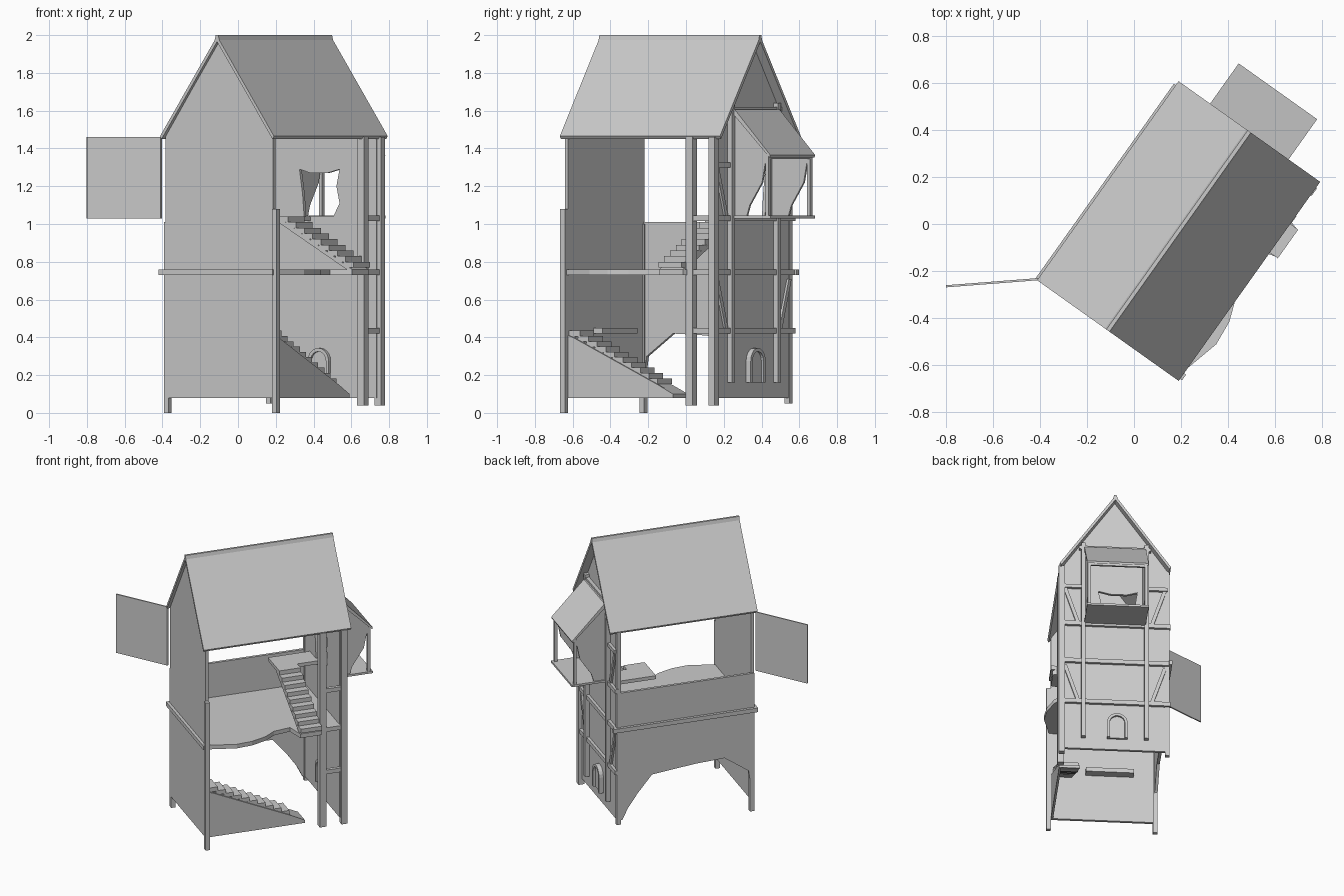
import bpy, bmesh, math
from mathutils import Matrix, Vector

cube = bpy.data.objects.get("Cube")
if cube:
    bpy.data.objects.remove(cube, do_unlink=True)

wood = bpy.data.materials.new("pale_grey")
wood.use_nodes = True
wood.diffuse_color = (0.6, 0.6, 0.6, 1)
wood.node_tree.nodes["Principled BSDF"].inputs["Base Color"].default_value = (0.6, 0.6, 0.6, 1)

# The house is drawn square (width on X, ridge on Y), then turned on the ground
TURN = Matrix.Translation((0.19, -0.03, 0)) @ Matrix.Rotation(math.radians(-35.4), 4, "Z")
HW = 0.36           # half width
FRONT, REAR = -0.5, 0.46


def prism(name, pts, axis, lo, hi):
    """Extrude a 2D outline along an axis; the outline uses the other two axes in order."""
    def place(p, d):
        c = list(p)
        c.insert("XYZ".index(axis), d)
        return TURN @ Vector(c)
    bm = bmesh.new()
    a = [bm.verts.new(place(p, lo)) for p in pts]
    b = [bm.verts.new(place(p, hi)) for p in pts]
    bm.faces.new(a)
    bm.faces.new(b)
    for i in range(len(pts)):
        j = (i + 1) % len(pts)
        bm.faces.new((a[i], a[j], b[j], b[i]))
    bmesh.ops.recalc_face_normals(bm, faces=bm.faces)
    me = bpy.data.meshes.new(name)
    bm.to_mesh(me)
    bm.free()
    me.materials.append(wood)
    ob = bpy.data.objects.new(name, me)
    bpy.context.collection.objects.link(ob)
    return ob


def box(name, x, y, z):
    return prism(name, [(x[0], y[0]), (x[1], y[0]), (x[1], y[1]), (x[0], y[1])], "Z", *z)


def post(name, x, y, z, s=0.04):
    return box(name, (x - s / 2, x + s / 2), (y - s / 2, y + s / 2), z)


def cut(target, cutter):
    mod = target.modifiers.new("opening", "BOOLEAN")
    mod.operation, mod.object, mod.solver = "DIFFERENCE", cutter, "EXACT"
    cutter.hide_render = True
    cutter.hide_viewport = True


# Gable walls
gable = [(-0.35, 0.08), (0.35, 0.08), (0.35, 1.46), (0, 1.97), (-0.35, 1.46)]
prism("front_gable_wall", gable, "Y", FRONT, FRONT + 0.02)
rear_wall = prism("rear_gable_wall", gable, "Y", REAR - 0.015, REAR + 0.005)
ragged = [(-0.12, 1.04), (-0.13, 1.16), (-0.15, 1.29), (-0.08, 1.27), (0.03, 1.27),
          (0.11, 1.29), (0.09, 1.2), (0.11, 1.11), (0.07, 1.04)]
cut(rear_wall, prism("window_cutter", ragged, "Y", REAR - 0.1, REAR + 0.1))

# Long wall with a cave-like arch along its bottom edge
arch = [(FRONT, 0.2), (-0.475, 0.2), (-0.46, 0.3), (-0.29, 0.42), (-0.08, 0.41), (0.22, 0.38),
        (0.32, 0.26), (0.39, 0.16), (0.43, 0.08), (REAR, 0.08), (REAR, 1.01), (FRONT, 1.01)]
prism("long_side_wall", arch, "X", -HW, -HW + 0.02)
box("long_side_band", (-HW - 0.02, -HW), (-0.52, 0.5), (0.73, 0.76))
box("front_band", (-0.38, HW), (FRONT - 0.02, FRONT), (0.73, 0.76))

# Roof slabs and ridge cap
for name, s in (("left_roof", 1), ("right_roof", -1)):
    slab = [(0, 1.995), (s * 0.37, 1.465), (s * 0.36, 1.45), (0, 1.965)]
    prism(name, slab, "Y", -0.52, 0.52)
prism("ridge_cap", [(-0.015, 1.975), (0.015, 1.975), (0.008, 2), (-0.008, 2)], "Y", -0.52, 0.52)

# Corner posts
post("front_open_post", 0.365, -0.495, (0, 1.08), 0.03)
post("front_closed_post", -0.345, -0.485, (0, 1.0), 0.03)
post("rear_open_post", 0.355, 0.47, (0.04, 1.46))
post("middle_open_post", 0.35, 0.32, (0.04, 1.46), 0.045)
post("rear_closed_post", -0.35, 0.455, (0.05, 1.46), 0.03)

# Rear framing: bands, uprights and corner braces
for z in (0.42, 0.73, 1.015):
    box("rear_band", (-0.37, 0.36), (REAR, REAR + 0.025), (z, z + 0.03))
    box("side_rail", (0.34, 0.365), (0.3, 0.47), (z, z + 0.03))
box("gable_beam", (-0.24, 0.24), (REAR, REAR + 0.03), (1.595, 1.62))
for s in (-1, 1):
    box("rear_upright", (s * 0.21 - 0.014, s * 0.21 + 0.014), (REAR, REAR + 0.035), (0.16, 1.64))
    box("upper_band", sorted((s * 0.22, s * 0.35)), (REAR, REAR + 0.025), (1.3, 1.325))
    for z in (0.45, 1.045):
        brace = [(s * 0.235, z), (s * 0.26, z), (s * 0.345, z + 0.26), (s * 0.32, z + 0.26)]
        prism("corner_brace", brace, "Y", REAR, REAR + 0.018)

# Arched little door with frame, leaf and knobs


def arch_outline(r, base, spring):
    top = [(-0.015 + r * math.cos(i * math.pi / 10), spring + r * math.sin(i * math.pi / 10))
           for i in range(11)]
    return [(-0.015 + r, base)] + top + [(-0.015 - r, base)]


outer, inner = arch_outline(0.068, 0.16, 0.275), arch_outline(0.05, 0.16, 0.275)
prism("door_frame", outer + inner[::-1], "Y", REAR - 0.035, REAR + 0.035)
prism("door_leaf", inner, "Y", REAR - 0.022, REAR + 0.02)
for x in (-0.03, 0.0):
    post("door_knob", x, REAR, (0.225, 0.235), 0.012).scale = (1, 1, 1)

# Main floor with a wavy open edge
wavy = [(-0.35, -0.49), (0.36, -0.49), (0.41, -0.3), (0.4, -0.19), (0.36, -0.08), (0.3, 0.0),
        (0.28, 0.12), (0.4, 0.15), (0.4, 0.3), (0.34, 0.32), (0.34, REAR), (-0.35, REAR)]
prism("main_floor", wavy, "Z", 0.73, 0.76)

# Upper flight of steps and its landing
n = 9
for i in range(n):
    t = i / n
    x, z = -0.08 + 0.48 * t, 1.04 - 0.27 * t
    box("upper_step", (x, x + 0.065), (0.15, 0.3), (z - 0.03, z))
prism("upper_flight_board", [(-0.08, 1.01), (0.4, 0.74), (0.4, 0.76), (-0.05, 1.02)], "Y", 0.15, 0.3)
box("landing", (-0.24, -0.08), (0.15, REAR), (1.015, 1.04))

# Lower flight, its cheek panel and a shelf
n = 10
for i in range(n):
    t = i / n
    y, z = -0.48 + 0.56 * t, 0.435 - 0.28 * t
    box("lower_step", (0.21, 0.34), (y, y + 0.07), (z - 0.03, z))
cheek = [(-0.48, 0.08), (0.2, 0.08), (0.2, 0.1), (0.1, 0.15), (-0.45, 0.4), (-0.48, 0.41)]
prism("stair_cheek", cheek, "X", 0.335, 0.35)
prism("stair_board", [(-0.48, 0.4), (0.2, 0.08), (0.2, 0.1), (-0.45, 0.405)], "X", 0.21, 0.34)
box("wall_shelf", (-0.2, 0.12), (-0.48, -0.42), (0.42, 0.45))

# Bay on the rear gable: floor, posts, side panels and lean-to roof
box("bay_floor", (-0.205, 0.205), (REAR, 0.73), (1.03, 1.045))
for s in (-1, 1):
    post("bay_post", s * 0.19, 0.705, (1.04, 1.37), 0.02)
    panel = [(REAR, 1.04), (0.57, 1.04), (0.59, 1.1), (0.67, 1.22), (0.69, 1.32), (0.715, 1.33),
             (0.715, 1.36), (0.5, 1.59), (REAR, 1.59)]
    prism("bay_side_panel", panel, "X", s * 0.19 - 0.006, s * 0.19 + 0.006)
box("bay_header", (-0.2, 0.2), (0.7, 0.715), (1.345, 1.365))
lean = [(0.48, 1.605), (0.5, 1.605), (0.73, 1.365), (0.725, 1.352), (0.48, 1.59)]
prism("bay_roof", lean, "X", -0.205, 0.205)

# Shutter swung open at the closed corner
leaf = [(-0.367, -0.518), (-0.668, -0.769), (-0.674, -0.762), (-0.367, -0.506)]
prism("open_shutter", leaf, "Z", 1.03, 1.46)
